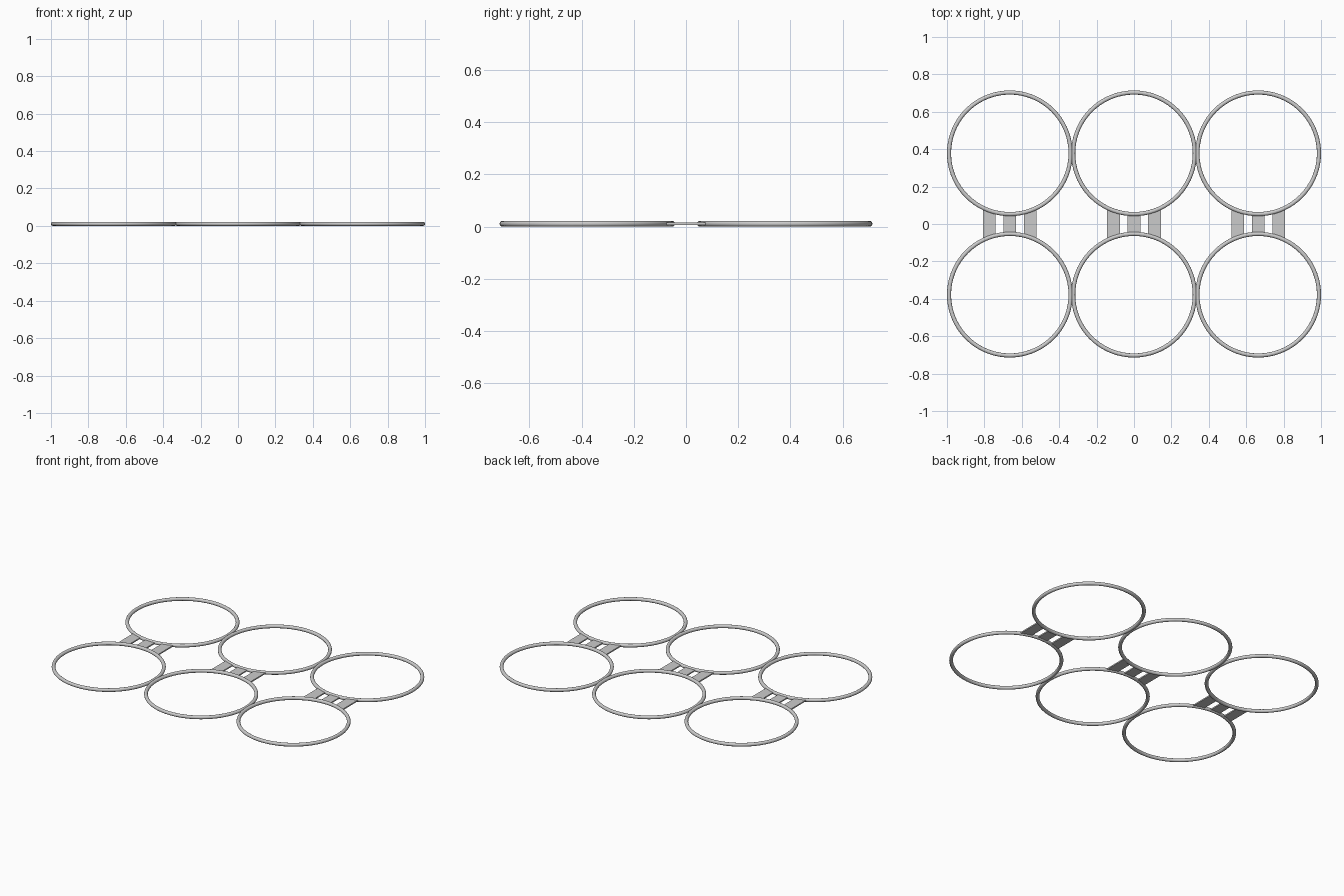
import bpy, bmesh, math

if "Cube" in bpy.data.objects:
    bpy.data.objects.remove(bpy.data.objects["Cube"])

R, r = 0.325, 0.011          # ring radius, tube radius
CX, CY = 0.664, 0.378        # ring spacing in x, row offset in y
STRIP_W, STRIP_T, STRIP_GAP = 0.068, 0.008, 0.11


def ring(name, x, y):
    bpy.ops.mesh.primitive_torus_add(location=(x, y, r), major_radius=R, minor_radius=r,
                                     major_segments=72, minor_segments=16)
    bpy.context.object.name = name
    bpy.ops.object.shade_smooth_by_angle(angle=math.radians(40))


def strip(name, cx, dx):
    # flat bar whose ends follow the ring centre lines
    n = 4
    xs = [dx + STRIP_W * (i / n - 0.5) for i in range(n + 1)]
    edge = [(x, CY - math.sqrt(R * R - x * x)) for x in xs]
    outline = [(x, -y) for x, y in edge] + edge[::-1]
    bm = bmesh.new()
    face = bm.faces.new([bm.verts.new((cx + x, y, r - STRIP_T / 2)) for x, y in outline])
    up = bmesh.ops.extrude_face_region(bm, geom=[face])["geom"]
    bmesh.ops.translate(bm, vec=(0, 0, STRIP_T),
                        verts=[v for v in up if isinstance(v, bmesh.types.BMVert)])
    bmesh.ops.recalc_face_normals(bm, faces=bm.faces)
    mesh = bpy.data.meshes.new(name)
    bm.to_mesh(mesh)
    bm.free()
    bpy.context.collection.objects.link(bpy.data.objects.new(name, mesh))


for col in (-1, 0, 1):
    # front and back rings of each column
    for side, label in ((-1, "front_ring"), (1, "back_ring")):
        ring(f"{label}_{col + 2}", col * CX, side * CY)
    # three connecting strips
    for k in (-1, 0, 1):
        strip(f"link_strip_{col + 2}_{k + 2}", col * CX, k * STRIP_GAP)
